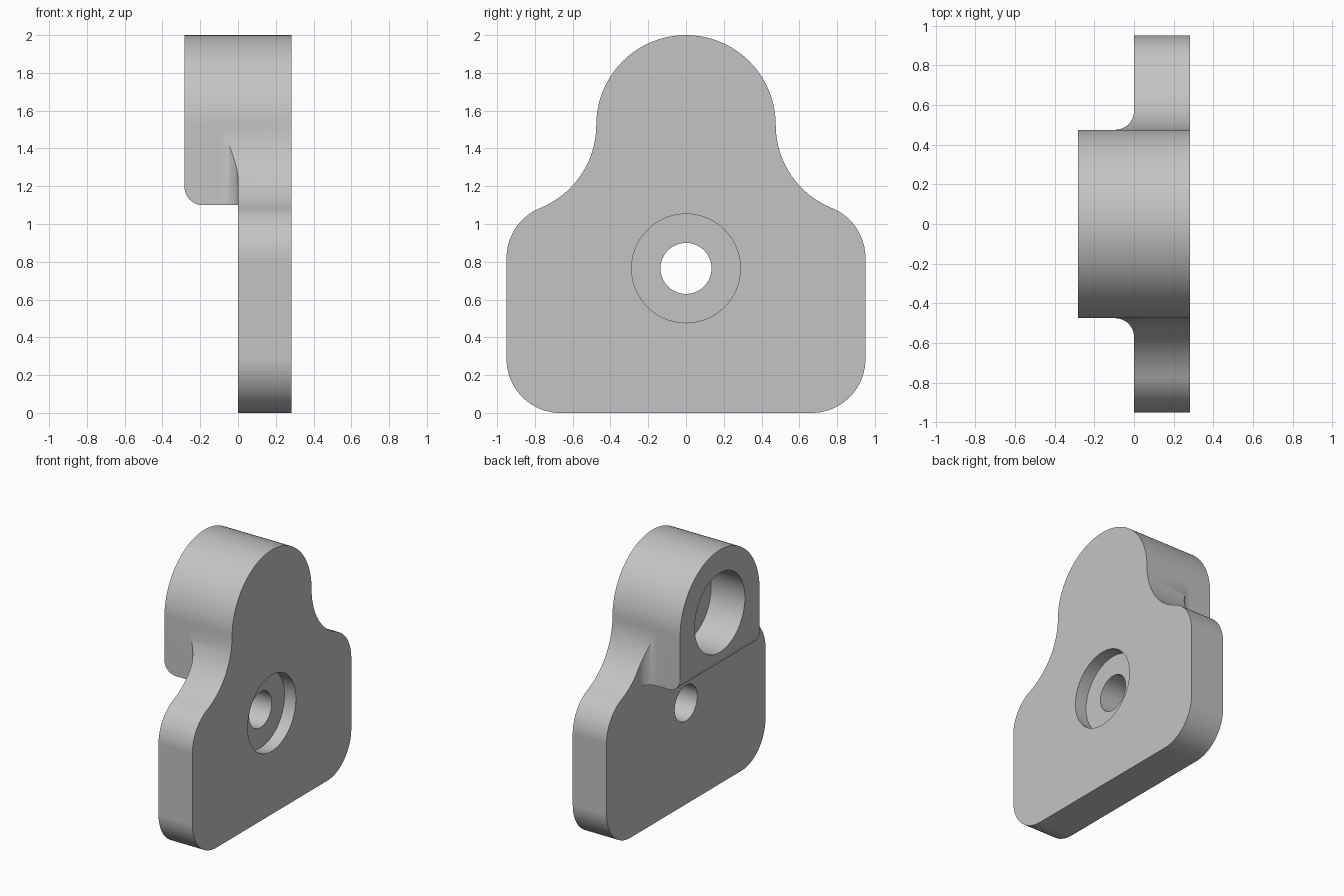
import bpy, bmesh, math
from math import pi, sin, cos
from mathutils import Vector

cube = bpy.data.objects.get("Cube")
if cube:
    bpy.data.objects.remove(cube, do_unlink=True)

# Main dimensions
HALF_X, HALF_Y = 0.283, 0.95
HEAD_R, HEAD_Z = 0.475, 1.525
CORNER, FILLET = 0.285, 0.095
BOSS_Z, BORE_Z = 1.10, 0.765

grey = bpy.data.materials.new("plain_grey")
grey.use_nodes = True
grey.diffuse_color = (0.55, 0.55, 0.55, 1)
grey.node_tree.nodes["Principled BSDF"].inputs["Base Color"].default_value = grey.diffuse_color


def arc(cx, cy, r, a0, a1, n):
    return [(cx + r * cos(a0 + (a1 - a0) * i / n), cy + r * sin(a0 + (a1 - a0) * i / n))
            for i in range(n + 1)]


def mirrored(half, axis):
    """Close a half profile by mirroring it, dropping points that lie on the mirror line."""
    other = [(-a, b) if axis == 0 else (a, -b) for a, b in reversed(half)]
    pts = half + other
    return [p for i, p in enumerate(pts) if (Vector(p) - Vector(pts[i - 1])).length > 1e-5]


def prism(name, pts, axis, lo, hi, round_edge=None):
    """Extrude a profile: (y, z) points along x, or (x, y) points along z."""
    bm = bmesh.new()
    place = (lambda a, b: (lo, a, b)) if axis == "x" else (lambda a, b: (a, b, lo))
    face = bm.faces.new([bm.verts.new(place(*p)) for p in pts])
    step = Vector((hi - lo, 0, 0)) if axis == "x" else Vector((0, 0, hi - lo))
    new = bmesh.ops.extrude_face_region(bm, geom=[face])["geom"]
    bmesh.ops.translate(bm, vec=step, verts=[v for v in new if isinstance(v, bmesh.types.BMVert)])
    if round_edge:
        edges = [e for e in bm.edges if all(round_edge(v.co) for v in e.verts)]
        bmesh.ops.bevel(bm, geom=edges, offset=FILLET, segments=10, profile=0.5, affect="EDGES")
    bmesh.ops.recalc_face_normals(bm, faces=bm.faces)
    mesh = bpy.data.meshes.new(name)
    bm.to_mesh(mesh)
    bm.free()
    mesh.materials.append(grey)
    obj = bpy.data.objects.new(name, mesh)
    bpy.context.collection.objects.link(obj)
    return obj


def combine(target, tool, operation):
    mod = target.modifiers.new(operation.lower(), "BOOLEAN")
    mod.operation, mod.solver, mod.object = operation, "EXACT", tool
    bpy.context.view_layer.objects.active = target
    bpy.ops.object.modifier_apply(modifier=mod.name)
    bpy.data.objects.remove(tool, do_unlink=True)


def bore(target, radius, z, lo, hi):
    circle = arc(0, z, radius, 0, 2 * pi, 72)[:-1]
    combine(target, prism("bore_cutter", circle, "x", lo, hi), "DIFFERENCE")


# Side outline: rounded base corners, concave neck, round head
corner_y = HALF_Y - CORNER
neck_y, neck_r = 2 * HEAD_R, HEAD_R
lean = math.acos((neck_y - corner_y) / (neck_r + CORNER))
corner_z = HEAD_Z - (neck_r + CORNER) * sin(lean)
half = (arc(corner_y, CORNER, CORNER, -pi / 2, 0, 20)
        + arc(corner_y, corner_z, CORNER, 0, lean, 18)
        + arc(neck_y, HEAD_Z, neck_r, pi + lean, pi, 20)
        + arc(0, HEAD_Z, HEAD_R, 0, pi / 2, 28))
bracket = prism("mounting_bracket", mirrored(half, 0), "x", -0.5, HALF_X)

# Boss block with filleted flanks and a rounded lower edge
flank = HEAD_R + FILLET
plan = [(0.1, flank)] + arc(-FILLET, flank, FILLET, 0, -pi / 2, 12) + [(-HALF_X, HEAD_R)]
boss = prism("boss", mirrored(plan, 1), "z", BOSS_Z, 2.2,
             lambda co: co.x < -HALF_X + 0.001 and co.z < BOSS_Z + 0.001)

# Envelope of plate slab plus boss, trimmed to the outline
slab = prism("slab", [(-1.2, -0.2), (1.2, -0.2), (1.2, 2.4), (-1.2, 2.4)], "x", 0, 0.5)
combine(slab, boss, "UNION")
combine(bracket, slab, "INTERSECT")

# Blind socket in the boss, then the counterbored bolt hole
bore(bracket, 0.30, HEAD_Z, -0.6, 0)
bore(bracket, 0.288, BORE_Z, HALF_X - 0.095, 0.6)
bore(bracket, 0.135, BORE_Z, -0.6, 0.6)

# Smooth curves, crisp edges
bpy.ops.object.select_all(action="DESELECT")
bracket.select_set(True)
bpy.context.view_layer.objects.active = bracket
bpy.ops.object.shade_smooth_by_angle(angle=math.radians(30))
normals = bracket.modifiers.new("even_shading", "WEIGHTED_NORMAL")
normals.keep_sharp = True
